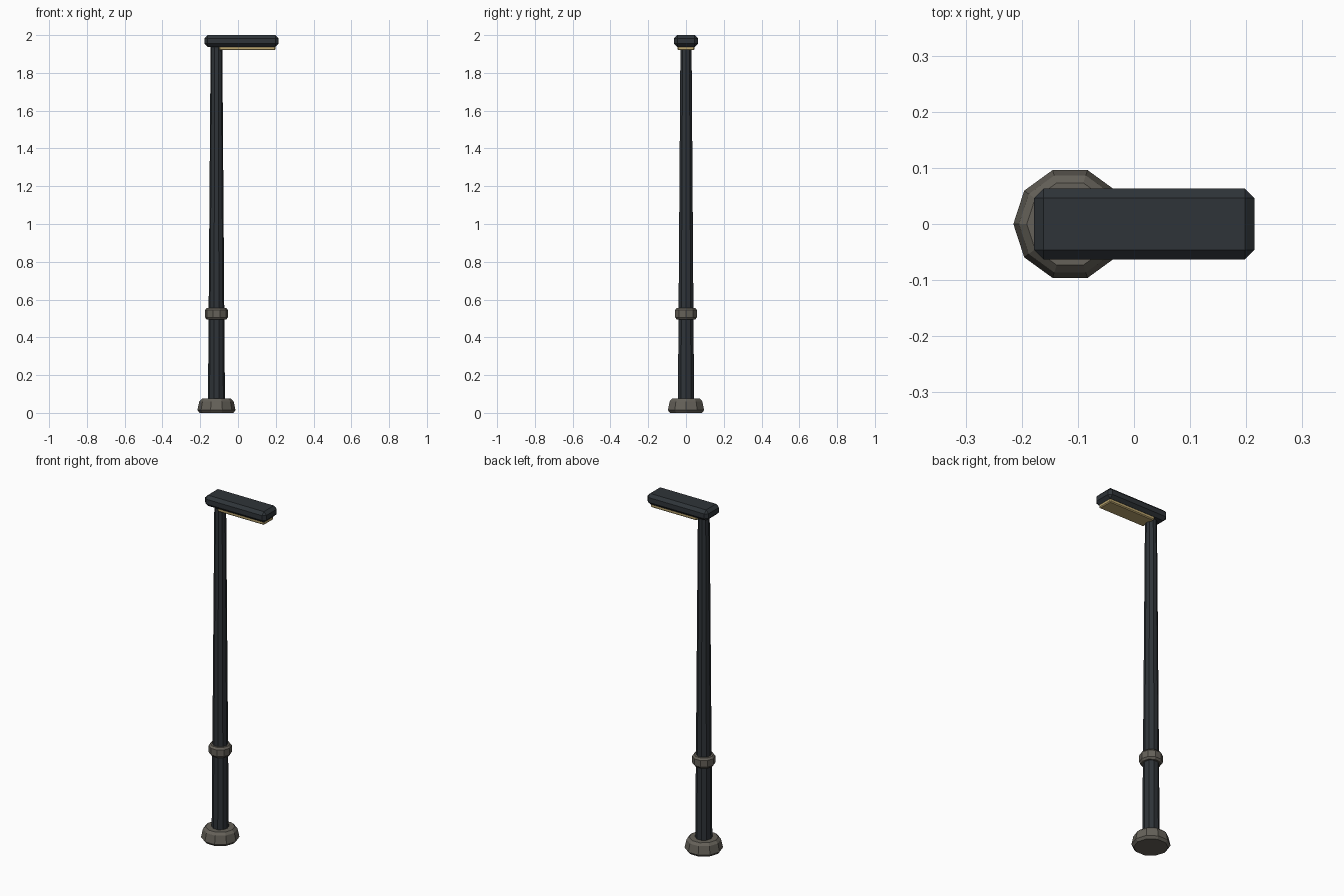
import bpy, bmesh, math

if "Cube" in bpy.data.objects:
    bpy.data.objects.remove(bpy.data.objects["Cube"])

PX = -0.114   # pole axis


def material(name, rgb):
    m = bpy.data.materials.new(name)
    m.diffuse_color = (*rgb, 1)
    m.use_nodes = True
    m.node_tree.nodes["Principled BSDF"].inputs["Base Color"].default_value = m.diffuse_color
    return m


DARK = material("dark_metal", (0.028, 0.034, 0.040))
STONE = material("warm_grey", (0.13, 0.12, 0.10))
GLOW = material("lamp_glass", (0.50, 0.38, 0.16))


def finish(name, bm, mat):
    bmesh.ops.recalc_face_normals(bm, faces=bm.faces)
    me = bpy.data.meshes.new(name)
    bm.to_mesh(me)
    bm.free()
    me.materials.append(mat)
    ob = bpy.data.objects.new(name, me)
    bpy.context.collection.objects.link(ob)
    return ob


def turned(name, profile, mat, sides=10):
    """Closed faceted column through (radius, z) rings."""
    bm = bmesh.new()
    rings = [[bm.verts.new((PX + r * math.cos(math.tau * i / sides),
                            r * math.sin(math.tau * i / sides), z))
              for i in range(sides)] for r, z in profile]
    for a, b in zip(rings, rings[1:]):
        for i in range(sides):
            j = (i + 1) % sides
            bm.faces.new((a[i], a[j], b[j], b[i]))
    bm.faces.new(rings[0])
    bm.faces.new(rings[-1])
    return finish(name, bm, mat)


def chamfered_box(name, lo, hi, bevel, mat):
    bm = bmesh.new()
    bmesh.ops.create_cube(bm, size=1)
    for v in bm.verts:
        v.co = [(a + b) / 2 + c * (b - a) for a, b, c in zip(lo, hi, v.co)]
    bmesh.ops.bevel(bm, geom=bm.edges[:], offset=bevel, segments=1,
                    affect='EDGES')
    return finish(name, bm, mat)


# Foot, tapered pole and collar
turned("base", [(0.089, 0), (0.101, 0.014), (0.091, 0.061), (0.077, 0.075)], STONE)
turned("pole", [(0.045, 0.06), (0.031, 1.95)], DARK)
turned("collar", [(0.052, 0.495), (0.061, 0.506), (0.061, 0.544), (0.052, 0.555)], STONE)

# Lamp head with light panel underneath
chamfered_box("lamp_head", (-0.178, -0.063, 1.938), (0.215, 0.063, 2.0), 0.017, DARK)
chamfered_box("light_panel", (-0.10, -0.045, 1.92), (0.198, 0.045, 1.945), 0.005, GLOW)
